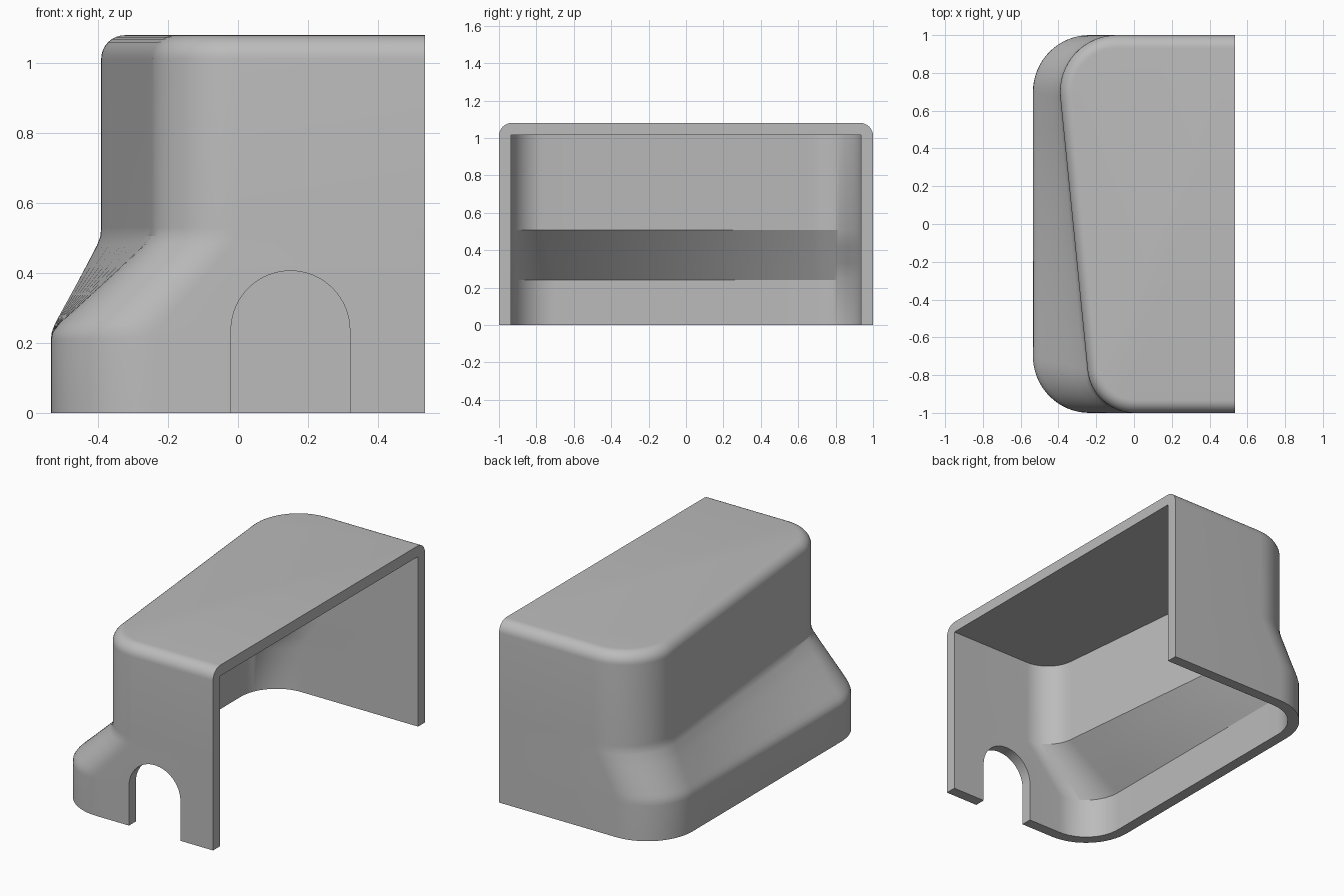
import bpy, bmesh, math

if "Cube" in bpy.data.objects:
    bpy.data.objects.remove(bpy.data.objects["Cube"])

OPEN_X, HALF_Y, WALL = 0.535, 1.0, 0.065
ARC, SIDE = 16, 8


def plan(left_x, slope, r_front, r_back, inset):
    """U-shaped outline, open on +x; the left wall follows x = left_x - slope*y."""
    norm = math.hypot(1, slope)
    normal = math.pi + math.atan(slope)
    pts = [(OPEN_X, -HALF_Y + inset)]
    for r, sign, a0, a1 in ((r_front, -1, 1.5 * math.pi, normal),
                            (r_back, 1, normal, 0.5 * math.pi)):
        cy = sign * (HALF_Y - r)
        cx = left_x - slope * cy + r * norm
        arc = []
        for i in range(ARC + 1):
            a = a0 + (a1 - a0) * i / ARC
            arc.append((cx + (r - inset) * math.cos(a), cy + (r - inset) * math.sin(a)))
        if sign > 0:  # straight left wall between the two corners
            (x0, y0), (x1, y1) = pts[-1], arc[0]
            pts += [(x0 + (x1 - x0) * k / SIDE, y0 + (y1 - y0) * k / SIDE)
                    for k in range(1, SIDE)]
        pts += arc
    return pts + [(OPEN_X, HALF_Y - inset)]


def ring(z, t, inset):
    """Blend from the wide base outline (t=0) to the slanted upper one (t=1)."""
    low = plan(-0.535, 0.0, 0.30, 0.30, inset)
    high = plan(-0.323, 0.1, 0.25, 0.30, inset)
    return [(a[0] + (b[0] - a[0]) * t, a[1] + (b[1] - a[1]) * t, z)
            for a, b in zip(low, high)]


# Outer skin: rounded top edge, upper wall, sloped shoulder, base
R = 0.068
rings = []
for i in range(9):
    a = math.pi / 2 * (1 - i / 8)
    rings.append(ring(1.08 - R + R * math.sin(a), 1, R * (1 - math.cos(a))))
for z, t in ((0.53, 1), (0.505, 0.985), (0.48, 0.92), (0.42, 0.70), (0.34, 0.40),
             (0.27, 0.135), (0.25, 0.065), (0.23, 0.015), (0.21, 0), (0, 0)):
    rings.append(ring(z, t, 0))
# Inner skin, from the base back up to the ceiling
for z, t in ((0, 0), (0.24, 0), (0.33, 1 / 3), (0.42, 2 / 3), (0.508, 1), (1.015, 1)):
    rings.append(ring(z, t, WALL))

bm = bmesh.new()
grid = [[bm.verts.new(p) for p in r] for r in rings]
for a, b in zip(grid, grid[1:]):
    for i in range(len(a) - 1):
        bm.faces.new((a[i], a[i + 1], b[i + 1], b[i]))
bm.faces.new(grid[0])
bm.faces.new(grid[-1])
bm.faces.new([r[0] for r in grid] + [r[-1] for r in reversed(grid)])  # open rim
bmesh.ops.recalc_face_normals(bm, faces=bm.faces)
mesh = bpy.data.meshes.new("cover_shell")
bm.to_mesh(mesh)
bm.free()
shell = bpy.data.objects.new("cover_shell", mesh)
bpy.context.collection.objects.link(shell)

# Arched notch through the front wall
bm = bmesh.new()
profile = [(-0.02, -0.1)]
for i in range(33):
    a = math.pi * (1 - i / 32)
    profile.append((0.15 + 0.17 * math.cos(a), 0.236 + 0.17 * math.sin(a)))
profile.append((0.32, -0.1))
face = bm.faces.new([bm.verts.new((x, -1.1, z)) for x, z in profile])
ext = bmesh.ops.extrude_face_region(bm, geom=[face])
bmesh.ops.translate(bm, vec=(0, 0.3, 0),
                    verts=[v for v in ext["geom"] if isinstance(v, bmesh.types.BMVert)])
bmesh.ops.recalc_face_normals(bm, faces=bm.faces)
cut_mesh = bpy.data.meshes.new("notch_cutter")
bm.to_mesh(cut_mesh)
bm.free()
cutter = bpy.data.objects.new("notch_cutter", cut_mesh)
cutter.hide_render = True
bpy.context.collection.objects.link(cutter)

grey = bpy.data.materials.new("plain grey")
grey.diffuse_color = (0.5, 0.5, 0.5, 1)
grey.use_nodes = True
grey.node_tree.nodes["Principled BSDF"].inputs["Base Color"].default_value = grey.diffuse_color
mesh.materials.append(grey)
cut_mesh.materials.append(grey)

mod = shell.modifiers.new("notch", 'BOOLEAN')
mod.operation = 'DIFFERENCE'
mod.solver = 'EXACT'
mod.object = cutter
bpy.context.view_layer.objects.active = shell
shell.select_set(True)
bpy.ops.object.modifier_apply(modifier=mod.name)
bpy.data.objects.remove(cutter)
bpy.ops.object.shade_smooth_by_angle(angle=math.radians(25))
